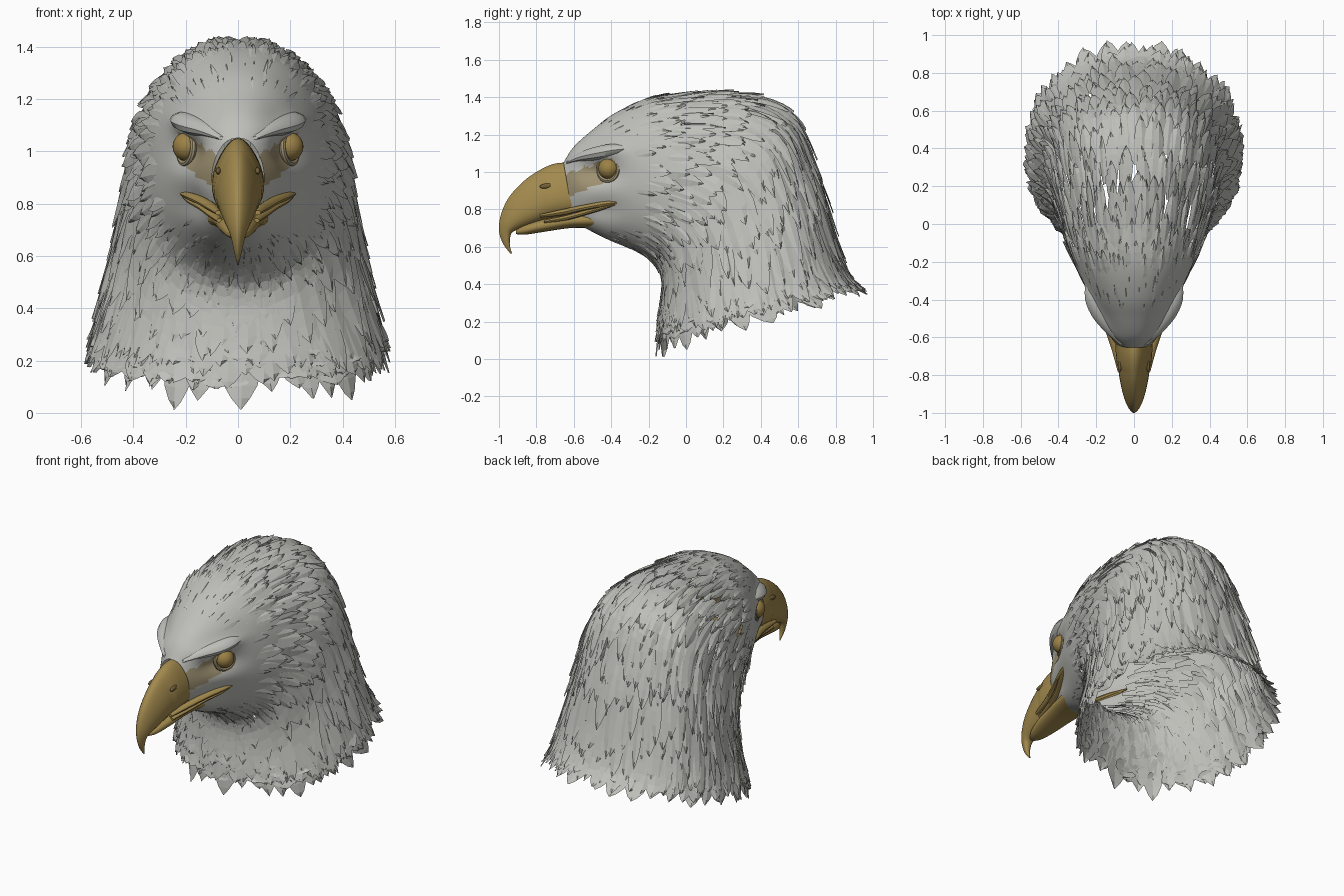
import bpy, bmesh, math, random
from mathutils import Vector

if "Cube" in bpy.data.objects:
    bpy.data.objects.remove(bpy.data.objects["Cube"])

random.seed(7)


def material(name, rgb):
    m = bpy.data.materials.new(name)
    m.diffuse_color = (*rgb, 1)
    m.use_nodes = True
    m.node_tree.nodes["Principled BSDF"].inputs["Base Color"].default_value = m.diffuse_color
    return m


WHITE = material("pale feather", (0.52, 0.52, 0.49))
GOLD = material("beak gold", (0.36, 0.25, 0.075))
EYE = material("eye gold", (0.33, 0.22, 0.06))
LORE = material("bare skin tan", (0.35, 0.29, 0.17))
DARK = material("nostril brown", (0.18, 0.12, 0.04))

# Cross-sections: top y, top z, bottom y, bottom z, half width
HEAD = [(-.655, 1.05, -.60, .73, .10), (-.60, 1.135, -.52, .69, .15), (-.50, 1.225, -.42, .64, .20),
        (-.38, 1.315, -.32, .60, .255), (-.20, 1.395, -.22, .55, .318), (0, 1.42, -.15, .49, .362),
        (.25, 1.425, -.13, .42, .402), (.45, 1.385, -.13, .36, .428), (.60, 1.27, -.135, .30, .445),
        (.69, 1.05, -.14, .25, .467), (.75, .85, -.145, .20, .495), (.81, .62, -.15, .14, .53),
        (.88, .44, -.155, .08, .56), (.985, .345, -.16, .0, .58)]
BEAK = [(-.58, 1.05, -.54, .77, .11), (-.70, 1.045, -.66, .755, .105), (-.80, 1.0, -.75, .74, .095),
        (-.88, .94, -.83, .715, .08), (-.95, .86, -.89, .695, .062), (-.99, .77, -.925, .68, .045),
        (-1.0, .69, -.938, .66, .03), (-.98, .62, -.942, .61, .016), (-.94, .565, -.93, .565, .003)]
JAW = [(-.48, .79, -.48, .70, .12), (-.62, .775, -.62, .70, .095), (-.76, .75, -.76, .68, .075),
       (-.86, .72, -.86, .665, .05), (-.91, .69, -.91, .668, .02)]


def section(rows, u):
    # Catmull-Rom blend of neighbouring cross-sections
    n = len(rows) - 1
    u = max(0, min(n, u))
    i = min(int(u), n - 1)
    t = u - i
    a, b, c, d = (rows[max(0, min(n, k))] for k in range(i - 1, i + 3))
    return [.5 * (2 * q + (r - p) * t + (2 * p - 5 * q + 4 * r - s) * t * t + (3 * q - p - 3 * r + s) * t ** 3)
            for p, q, r, s in zip(a, b, c, d)]


def ring_point(rows, u, a, power=2.2, lift=0):
    ty, tz, by, bz, w = section(rows, u)
    e = 2 / power
    s, c = math.sin(a), math.cos(a)
    s = math.copysign(abs(s) ** e, s)
    c = math.copysign(abs(c) ** e, c)
    v = Vector((w * s, (ty - by) / 2 * c, (tz - bz) / 2 * c))
    return Vector((0, (ty + by) / 2, (tz + bz) / 2)) + v + v.normalized() * lift


def head_point(u, a, lift=0):
    p = ring_point(HEAD, u, a, 2.2, lift)
    # brow ridge pushed out; eye socket, lore and mouth line pushed in
    if -.68 < p.y < -.2 and abs(p.x) > .03:
        f = math.exp(-((p.y + .46) / .12) ** 2) * math.copysign(1, p.x)
        zb = 1.085 + (p.y + .43) * .12
        p.x += f * (.03 * math.exp(-((p.z - zb - .02) / .035) ** 2)
                    - .04 * math.exp(-((p.z - 1.0) / .055) ** 2)
                    - .02 * math.exp(-((p.z - .80) / .06) ** 2))
    return p


def finish(bm, name, mats, smooth=None):
    me = bpy.data.meshes.new(name)
    bm.to_mesh(me)
    bm.free()
    ob = bpy.data.objects.new(name, me)
    bpy.context.collection.objects.link(ob)
    for m in mats:
        me.materials.append(m)
    if smooth:
        bpy.ops.object.select_all(action='DESELECT')
        ob.select_set(True)
        bpy.context.view_layer.objects.active = ob
        bpy.ops.object.shade_smooth_by_angle(angle=math.radians(smooth))
    return ob


def add_grid(bm, fn, nu, nv, closed):
    rows = [[bm.verts.new(fn(i / nu, j / nv)) for j in range(nv + (not closed))] for i in range(nu + 1)]
    for r, q in zip(rows, rows[1:]):
        for j in range(nv):
            k = (j + 1) % len(r)
            bm.faces.new((r[j], r[k], q[k], q[j]))
    return rows


def loft(name, fn, nu, nv, mats, smooth, caps=True):
    bm = bmesh.new()
    rows = add_grid(bm, fn, nu, nv, True)
    if caps:
        bm.faces.new(rows[0])
        bm.faces.new(rows[-1])
    bmesh.ops.recalc_face_normals(bm, faces=bm.faces)
    return finish(bm, name, mats, smooth)


def tube(name, rows, mat, wide=1, tall=1):
    # rows: x, y, z, radius along a tapered flattened tube
    def fn(t, a):
        x, y, z, r = section(rows, t * (len(rows) - 1))
        a *= math.tau
        return Vector((x + r * wide * math.cos(a), y, z + r * tall * math.sin(a)))
    return loft(name, fn, 14, 10, [mat], 40)


# Head skin, an open hollow shell under the feathers
head = loft("head_skin", lambda t, a: head_point(t * 5, a * math.tau), 60, 112, [WHITE, LORE], 25, False)
for f in head.data.polygons:
    c = f.center
    t = max(0, min(1, (c.y + .66) / .24))
    if c.y < -.34 and math.hypot(c.y - (-.66 + .24 * t), c.z - (.92 + .09 * t)) < .06 + .008 * math.sin(c.y * 90):
        f.material_index = 1

# Feathers laid over the head in staggered rows: long narrow strands, broad on the throat
LEAF = [(0, .5), (.25, .9), (.5, 1.0), (.72, .8), (.88, .42), (1, .03)]


def feather(bm, u, a, du, half, rise, skew):
    def fn(t, s):
        k, w = LEAF[round(t * 5)]
        side = s * 2 - 1
        lift = -.012 + rise * k + .005 * (1 - abs(side)) + .008 * skew * side
        return head_point(u + du * k, a + side * half * w + skew * half * .4 * k, lift)
    add_grid(bm, fn, 5, 2, False)


def speed_at(u, a):
    return max(.03, (ring_point(HEAD, u + .5, a) - ring_point(HEAD, u - .5, a)).length)


bm = bmesh.new()
u, row = 1.1, 0
while u < 11.9:
    n = int(46 - u * .9)
    for j in range(n):
        a = (j + .5 * (row % 2) + random.uniform(-.25, .25)) / n * math.tau
        uu = u + random.uniform(-.18, .18)
        p = head_point(uu, a)
        if p.y < -.36 and .74 < p.z < 1.12 or p.y < -.56:      # keep the face clear
            continue
        speed = speed_at(uu, a)
        if random.random() > speed / .12 + .08:                # thin out the crowded throat
            continue
        low = speed < .1 and u > 4
        length = (.13 + .02 * u) * random.uniform(.85, 1.3)
        end = min(uu + length / speed, 13 - (.06 + random.random() * .11) / speed)
        if end - uu < .25:
            continue
        half = math.tau / n * (random.uniform(.55, .85) if low else random.uniform(.3, .56))
        rise = random.uniform(.005, .012) if u < 3 else random.uniform(.012, .03)
        feather(bm, uu, a, end - uu, half, rise, random.uniform(-1, 1))
    u += .36
    row += 1

# Broad feathers that make the ragged lower rim
for j in range(30):
    a = (j + random.uniform(-.2, .2)) / 30 * math.tau
    speed = speed_at(12, a)
    end = 13 - random.random() * .08 / speed
    du = min(.30 / speed, 5)
    feather(bm, end - du, a, du, math.tau / 30 * random.uniform(.5, .66), .012, random.uniform(-.8, .8))
finish(bm, "feathers", [WHITE])


# Hooked upper beak, narrower along its ridge, with a raised cere; then the lower jaw
def beak_point(t, a):
    a *= math.tau
    p = ring_point(BEAK, t * 8, a, 2.05)
    p.x *= .84 - .28 * math.cos(a)
    if t * 8 < 1.7:
        p.x *= 1.05
    return p


loft("upper_beak", beak_point, 48, 32, [GOLD], 40)
loft("lower_beak", lambda t, a: ring_point(JAW, t * 4, a * math.tau, 2.3), 16, 24, [GOLD], 40)

for s, side in ((-1, "left"), (1, "right")):
    # Fleshy lips running back to the mouth corner
    tube("upper_lip_" + side, [(s * .075, -.78, .765, .012), (s * .098, -.66, .785, .022), (s * .14, -.54, .81, .022),
                               (s * .188, -.43, .83, .019), (s * .225, -.335, .84, .005)], GOLD, 1, .75)
    tube("lower_lip_" + side, [(s * .07, -.76, .735, .012), (s * .092, -.64, .755, .02), (s * .132, -.53, .785, .02),
                               (s * .18, -.44, .81, .016), (s * .215, -.36, .833, .004)], GOLD, 1, .7)
    # Overhanging brow
    tube("brow_" + side, [(s * .065, -.64, 1.05, .008), (s * .112, -.57, 1.08, .034), (s * .165, -.48, 1.10, .05),
                          (s * .205, -.38, 1.118, .045), (s * .24, -.25, 1.13, .005)], WHITE, 1.25, .75)
    # Eye and its lid ring
    out = Vector((s * .88, -.46, .08))
    bpy.ops.mesh.primitive_uv_sphere_add(segments=24, ring_count=14, radius=.056, location=(s * .194, -.413, 1.018))
    eye = bpy.context.object
    eye.name = "eye_" + side
    eye.data.materials.append(EYE)
    bpy.ops.object.shade_smooth_by_angle()
    bpy.ops.mesh.primitive_torus_add(major_radius=.059, minor_radius=.013, major_segments=28, minor_segments=8,
                                     location=Vector((s * .194, -.413, 1.012)) + out * .004,
                                     rotation=out.to_track_quat('Z', 'Y').to_euler())
    lid = bpy.context.object
    lid.name = "eyelid_" + side
    lid.data.materials.append(LORE)
    bpy.ops.object.shade_smooth_by_angle()
    # Nostril
    bpy.ops.mesh.primitive_uv_sphere_add(segments=16, ring_count=8, radius=1, location=(s * .073, -.745, .925),
                                         rotation=(.1, 0, s * .12))
    nostril = bpy.context.object
    nostril.name = "nostril_" + side
    nostril.scale = (.012, .038, .014)
    nostril.data.materials.append(DARK)
    bpy.ops.object.shade_smooth_by_angle()
